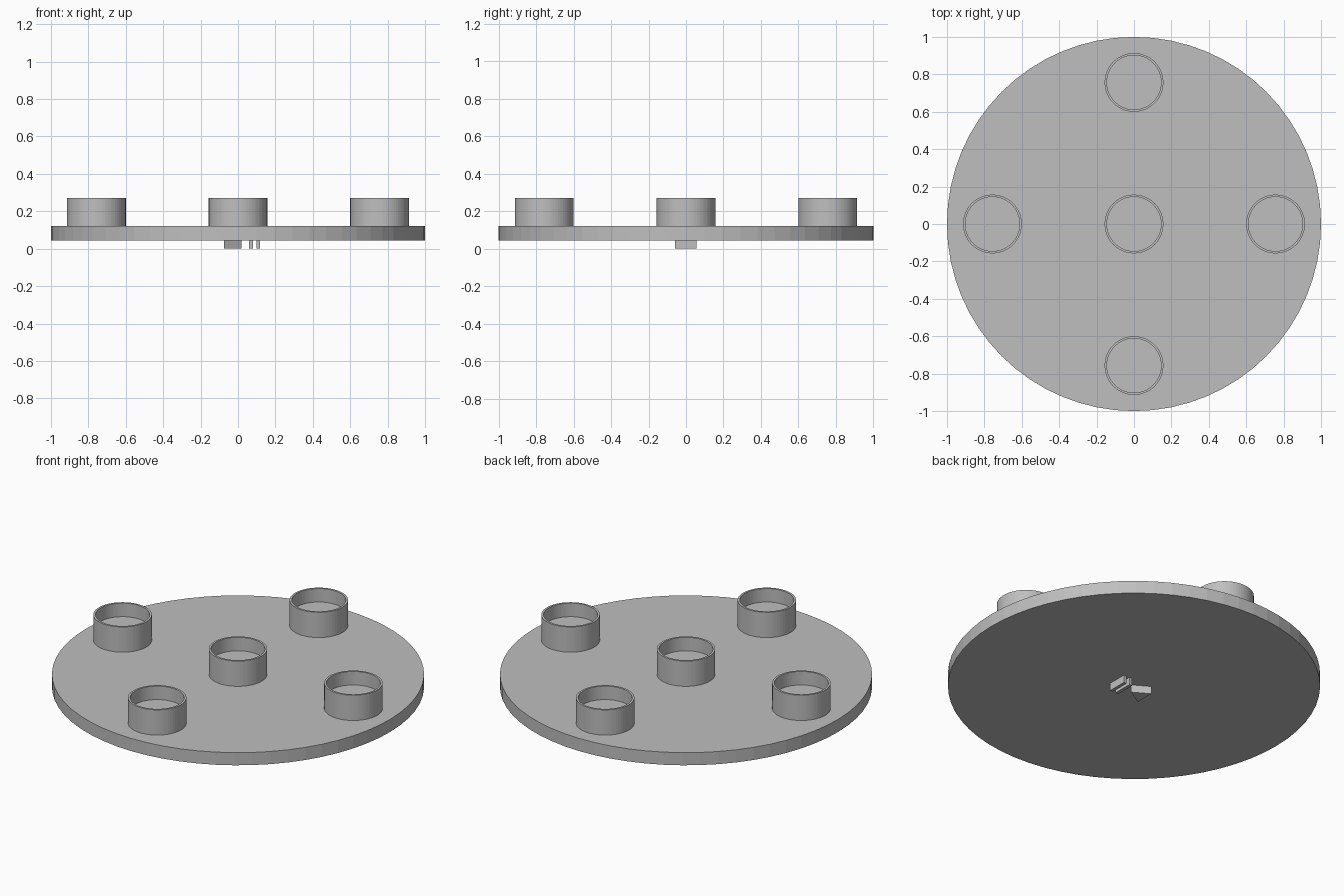
import bpy
import bmesh
from math import cos, sin, tau

cube = bpy.data.objects.get("Cube")
if cube:
    bpy.data.objects.remove(cube, do_unlink=True)

# Single plain grey
GREY = (0.52, 0.52, 0.52, 1.0)
grey = bpy.data.materials.new("plain grey")
grey.use_nodes = True
grey.diffuse_color = GREY
grey.node_tree.nodes["Principled BSDF"].inputs["Base Color"].default_value = GREY

SIDES = 64
PLATE_BOTTOM, PLATE_TOP = 0.045, 0.12
CUP_FLOOR, CUP_TOP = 0.19, 0.27


def finish(name, bm, location=(0, 0, 0)):
    bmesh.ops.recalc_face_normals(bm, faces=bm.faces)
    mesh = bpy.data.meshes.new(name)
    bm.to_mesh(mesh)
    bm.free()
    mesh.materials.append(grey)
    obj = bpy.data.objects.new(name, mesh)
    obj.location = location
    bpy.context.collection.objects.link(obj)
    return obj


def lathe(name, profile, location=(0, 0, 0)):
    """Stack rings of (radius, height), closing both ends with flat caps."""
    bm = bmesh.new()
    rings = [[bm.verts.new((r * cos(tau * i / SIDES), r * sin(tau * i / SIDES), z))
              for i in range(SIDES)] for r, z in profile]
    for a, b in zip(rings, rings[1:]):
        for i in range(SIDES):
            j = (i + 1) % SIDES
            bm.faces.new((a[i], a[j], b[j], b[i]))
    bm.faces.new(rings[0])
    bm.faces.new(rings[-1])
    return finish(name, bm, location)


def prism(name, outline, bottom, top):
    """Extrude a flat outline upward."""
    bm = bmesh.new()
    base = bm.faces.new([bm.verts.new((x, y, bottom)) for x, y in outline])
    made = bmesh.ops.extrude_face_region(bm, geom=[base], use_keep_orig=True)["geom"]
    for v in made:
        if isinstance(v, bmesh.types.BMVert):
            v.co.z = top
    return finish(name, bm)


# Round base plate
lathe("base_plate", [(1.0, PLATE_BOTTOM), (1.0, PLATE_TOP)])

# Five open cups: one in the middle, four around it
cup_profile = [(0.157, PLATE_TOP), (0.157, CUP_TOP), (0.145, CUP_TOP), (0.145, CUP_FLOOR)]
ring = 0.757
cup_spots = {"center": (0, 0), "left": (ring, 0), "right": (-ring, 0),
             "back": (0, ring), "front": (0, -ring)}
for side, (x, y) in cup_spots.items():
    lathe(side + "_cup", cup_profile, (x, y, 0))

# Raised triangle and two bars under the plate
prism("underside_triangle", [(-0.075, -0.058), (0.02, 0), (-0.075, 0.056)], 0, PLATE_BOTTOM)
for name, x in (("inner_bar", 0.06), ("outer_bar", 0.098)):
    prism("underside_" + name,
          [(x, -0.06), (x + 0.019, -0.06), (x + 0.019, 0.056), (x, 0.056)],
          0, PLATE_BOTTOM)
